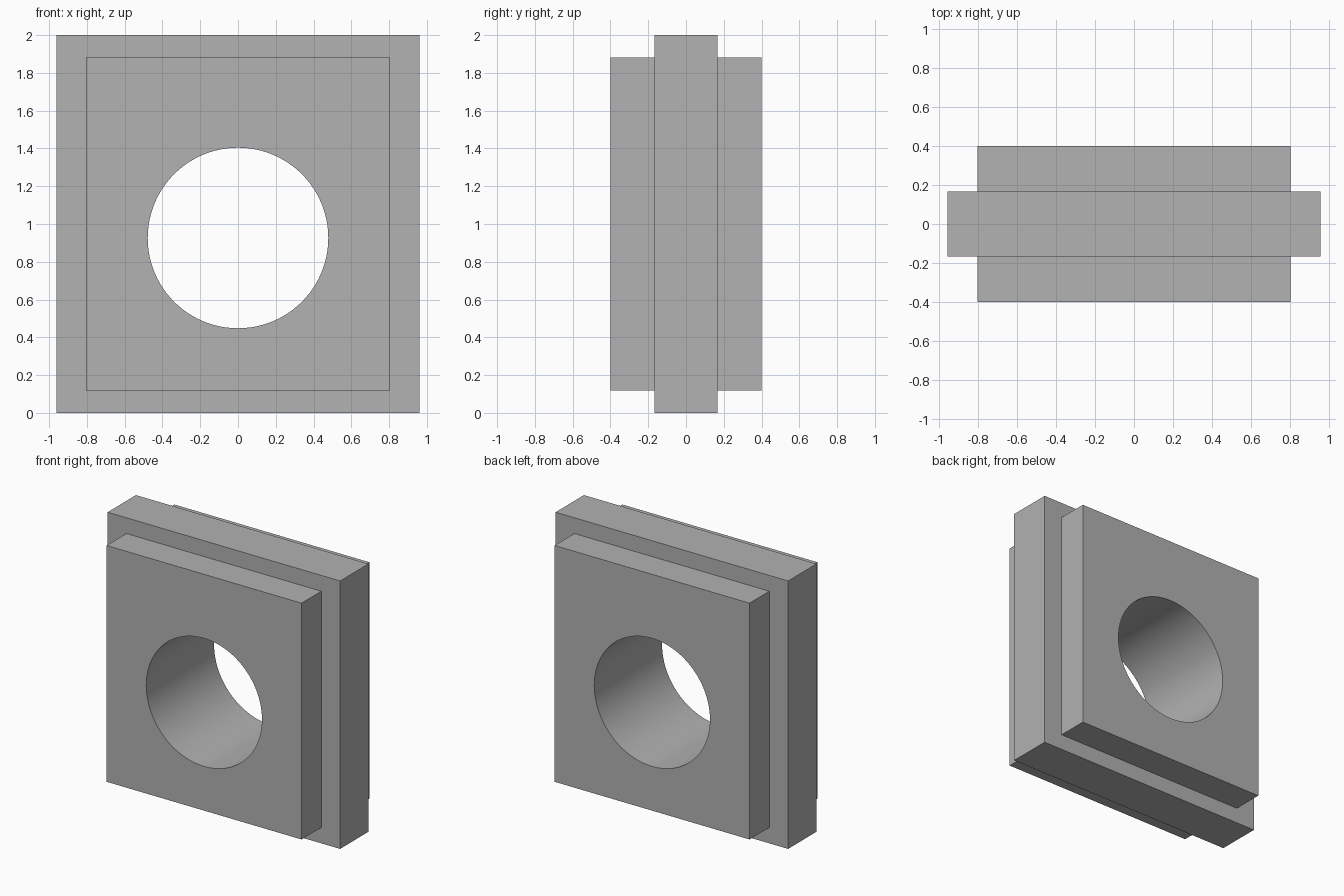
import bpy
import math

cube = bpy.data.objects.get("Cube")
if cube:
    bpy.data.objects.remove(cube, do_unlink=True)

# Single grey material
grey = bpy.data.materials.new("plain_grey")
grey.use_nodes = True
colour = (0.445, 0.445, 0.445, 1)
grey.diffuse_color = colour
grey.node_tree.nodes["Principled BSDF"].inputs["Base Color"].default_value = colour


def box(name, width, depth, height):
    """Box centred on the block's middle height."""
    bpy.ops.mesh.primitive_cube_add(size=1, location=(0, 0, 1))
    ob = bpy.context.object
    ob.name = name
    ob.scale = (width, depth, height)
    bpy.ops.object.transform_apply(location=True, rotation=True, scale=True)
    ob.data.materials.append(grey)
    return ob


def combine(target, tool, operation):
    """Apply an exact boolean and discard the tool."""
    mod = target.modifiers.new(operation.lower(), 'BOOLEAN')
    mod.operation = operation
    mod.solver = 'EXACT'
    mod.object = tool
    bpy.ops.object.select_all(action='DESELECT')
    bpy.context.view_layer.objects.active = target
    target.select_set(True)
    bpy.ops.object.modifier_apply(modifier=mod.name)
    bpy.data.objects.remove(tool, do_unlink=True)


# Wide middle flange joined with the narrower, deeper core
block = box("flanged_block", 1.92, 0.334, 2.0)
core = box("core", 1.61, 0.8, 1.764)
combine(block, core, 'UNION')

# Round bore through front to back, slightly below the middle
bpy.ops.mesh.primitive_cylinder_add(vertices=96, radius=0.478, depth=2,
                                    location=(0, 0, 0.926),
                                    rotation=(math.pi / 2, 0, 0))
bore = bpy.context.object
bore.name = "bore_cutter"
bore.hide_render = True
bore.data.materials.append(grey)
combine(block, bore, 'DIFFERENCE')

# Smooth bore wall, crisp corners
bpy.ops.object.shade_smooth_by_angle(angle=math.radians(30))
